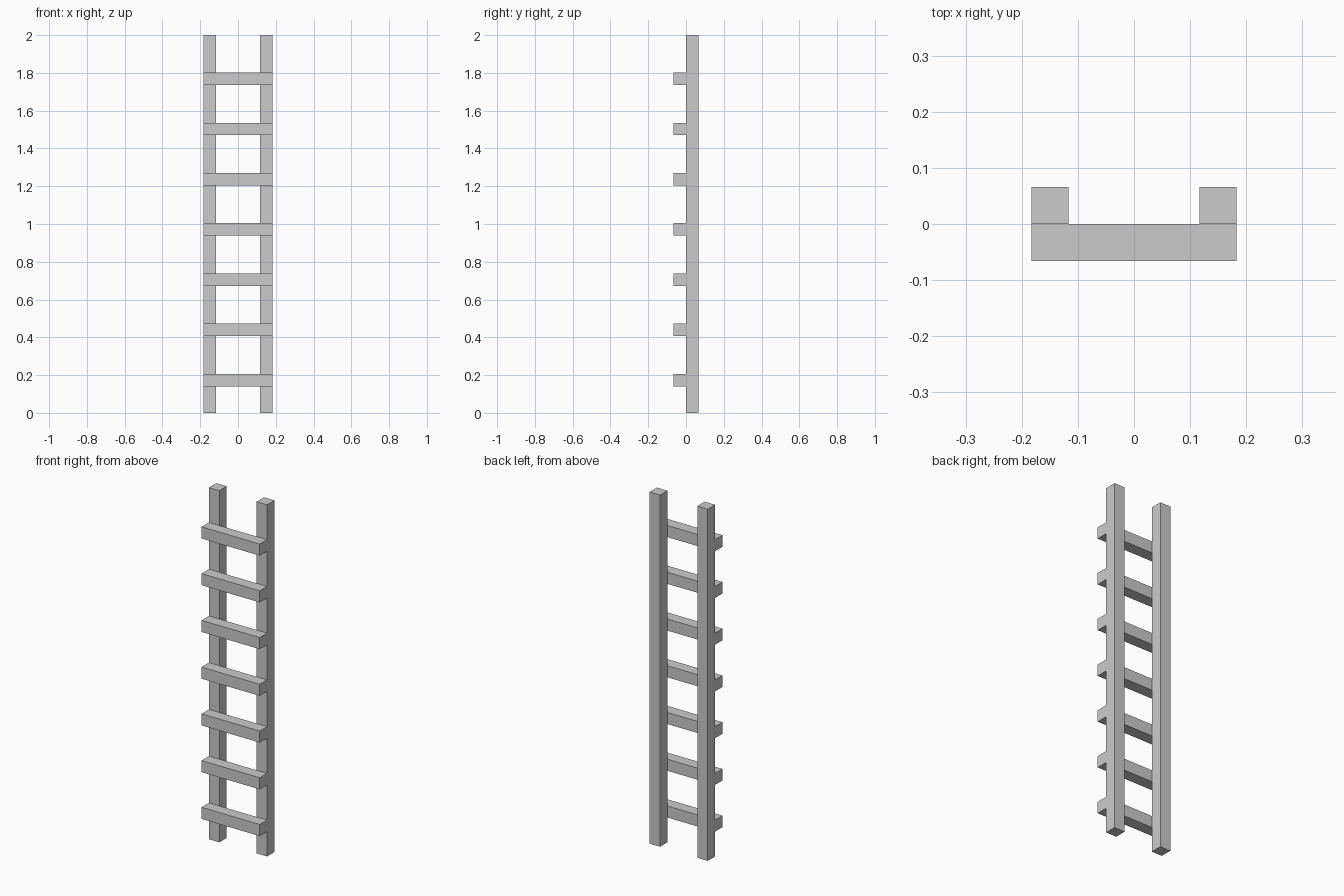
import bpy

if "Cube" in bpy.data.objects:
    bpy.data.objects.remove(bpy.data.objects["Cube"])

THICK = 0.066        # square timber section
HALF_WIDTH = 0.183
HEIGHT = 2.0
RUNG_COUNT = 7
FIRST_RUNG, RUNG_STEP = 0.174, 0.2658


def box(name, center, size):
    bpy.ops.mesh.primitive_cube_add(size=1, location=center)
    obj = bpy.context.object
    obj.name = name
    obj.scale = size
    bpy.ops.object.transform_apply(location=False, rotation=False, scale=True)
    return obj


# Upright rails at the back
for side, label in ((-1, "left"), (1, "right")):
    box(f"{label}_rail",
        (side * (HALF_WIDTH - THICK / 2), THICK / 2, HEIGHT / 2),
        (THICK, THICK, HEIGHT))

# Rungs fixed across the front of the rails
for i in range(RUNG_COUNT):
    box(f"rung_{i + 1}",
        (0, -THICK / 2, FIRST_RUNG + i * RUNG_STEP),
        (2 * HALF_WIDTH, THICK, THICK))
